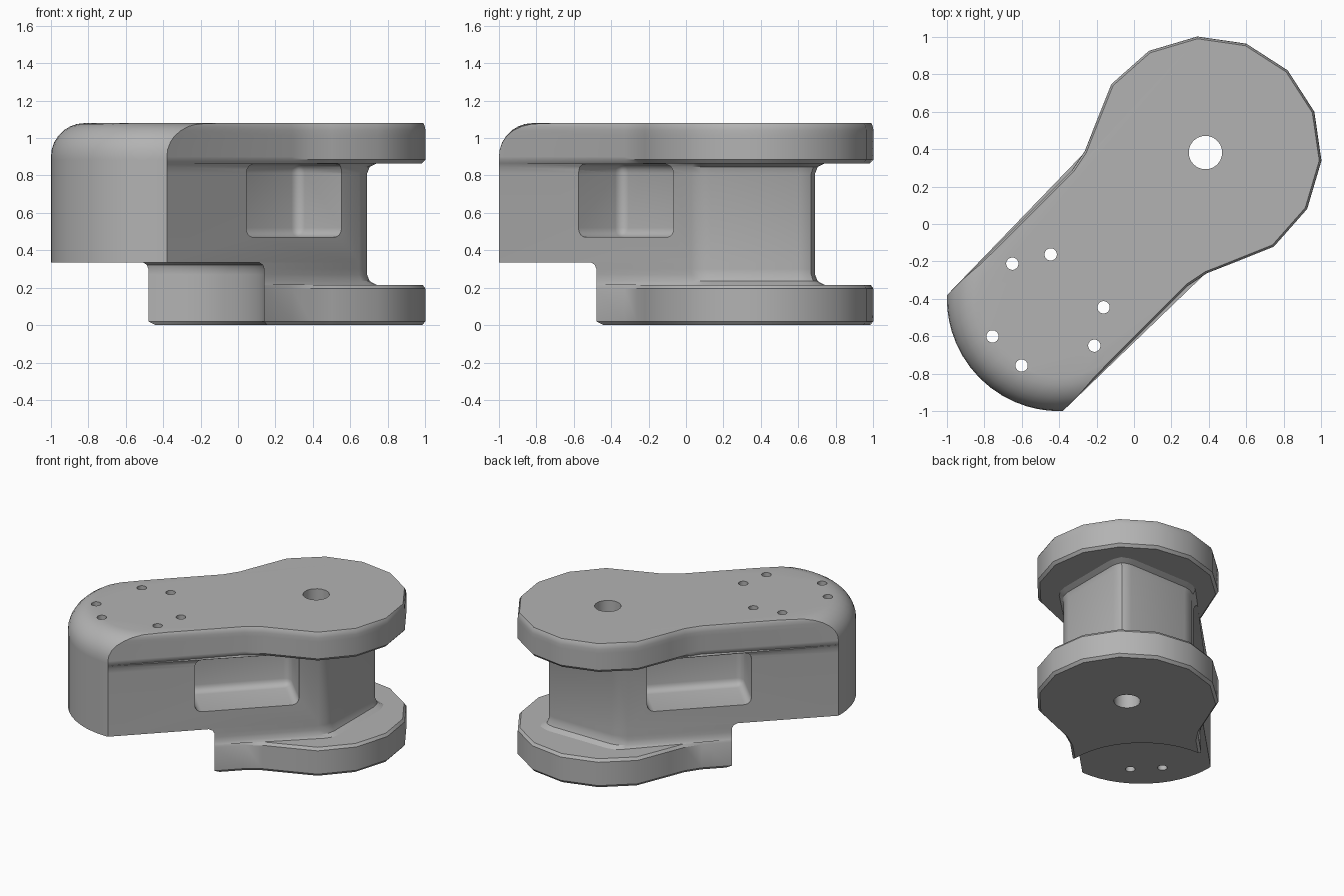
import bpy, bmesh
from math import sin, cos, sqrt, radians, pi
from mathutils import Matrix, Vector

cube = bpy.data.objects.get("Cube")
if cube:
    bpy.data.objects.remove(cube, do_unlink=True)

TURN = Matrix.Rotation(radians(45), 4, 'Z')   # the part lies along the diagonal
HALF = 0.438                                  # half width of the arm
HUB = 0.54                                    # disc centre along the arm
END = -0.566                                  # centre of the rounded arm end

grey = bpy.data.materials.new("plain_grey")
grey.use_nodes = True
grey.diffuse_color = (0.45, 0.45, 0.45, 1)
grey.node_tree.nodes["Principled BSDF"].inputs["Base Color"].default_value = grey.diffuse_color


def make(name, bm):
    bmesh.ops.recalc_face_normals(bm, faces=bm.faces)
    mesh = bpy.data.meshes.new(name)
    bm.to_mesh(mesh)
    bm.free()
    mesh.materials.append(grey)
    obj = bpy.data.objects.new(name, mesh)
    bpy.context.collection.objects.link(obj)
    return obj


def loft(name, rings):
    """Stack of (height, half outline) rings, mirrored across the arm axis."""
    bm = bmesh.new()
    loops = []
    for z, half in rings:
        outline = half + [(u, -v) for u, v in reversed(half[1:-1])]
        loops.append([bm.verts.new(TURN @ Vector((u, v, z))) for u, v in outline])
    n = len(loops[0])
    for low, high in zip(loops, loops[1:]):
        for i in range(n):
            j = (i + 1) % n
            bm.faces.new((low[i], low[j], high[j], high[i]))
    bm.faces.new(loops[0][::-1])
    bm.faces.new(loops[-1])
    return make(name, bm)


# Half outline pieces, from the arm end to the hub tip
def round_end(radius=0.6, w=HALF, n=9):
    vs = [w * sin(i / n * pi / 2) for i in range(n + 1)]
    return [(END - sqrt(max(radius ** 2 - v * v, 0)), v) for v in vs]


def hollow_end(shift=0.0, w=HALF, n=8):
    return [(-0.65 - shift + sqrt(0.36 - (w * i / n) ** 2), w * i / n) for i in range(n + 1)]


def disc_head(inset=0.0):
    neck = [(-0.03, HALF), (0.09, 0.462), (0.2, 0.51)]
    r = 0.622 - inset
    rim = [(HUB + r * cos(radians(a)), r * sin(radians(a))) for a in (99, 74, 49, 24.5)]
    return [(u, v - inset) for u, v in neck] + rim + [(HUB + r, 0)]


def wedge_nose(flare=0.0):
    pts = [(0.478, HALF), (0.535, 0.425), (0.58, 0.396), (0.915, 0.061), (0.938, 0.027)]
    return [(u + flare, v + flare * 0.6) for u, v in pts] + [(0.947 + flare * 1.3, 0)]


# Top plate: round disc, neck and arm with a large fillet over the end
rings = [(0.865, round_end() + disc_head(0.018)), (0.885, round_end() + disc_head())]
for i in range(8):
    t = i / 7 * pi / 2
    z = 0.9 + 0.18 * sin(t)
    inset = 0.012 * max(0, (z - 1.055) / 0.025)
    rings.append((z, round_end(0.42 + 0.18 * cos(t), HALF - inset) + disc_head(inset)))
top_plate = loft("top_plate", rings)

# Middle body: arm block and wedge shaped column
arm_body = loft("arm_body", [
    (0.335, round_end() + wedge_nose()),
    (0.81, round_end() + wedge_nose()),
    (0.845, round_end() + wedge_nose(0.012)),
    (0.865, round_end() + wedge_nose(0.045))])

# Lower column, with a small fillet under the arm
lower_column = loft("lower_column", [
    (0.215, hollow_end() + wedge_nose(0.045)),
    (0.235, hollow_end() + wedge_nose(0.012)),
    (0.27, hollow_end() + wedge_nose()),
    (0.3, hollow_end() + wedge_nose()),
    (0.322, hollow_end(0.012) + wedge_nose()),
    (0.335, hollow_end(0.04) + wedge_nose())])

# Bottom plate with hollow end
bottom_plate = loft("bottom_plate", [
    (0, hollow_end(-0.02, HALF - 0.018) + disc_head(0.018)),
    (0.02, hollow_end() + disc_head()),
    (0.195, hollow_end() + disc_head()),
    (0.215, hollow_end() + disc_head(0.015))])

# Cutters: hub bore, six bolt holes and two side pockets
bm = bmesh.new()
bolts = [(-0.43, 0.2), (-0.61, 0.31), (-0.96, 0.11)]
holes = [(HUB, 0, 0.09)] + [(u, s * v, 0.033) for u, v in bolts for s in (1, -1)]
for u, v, r in holes:
    bmesh.ops.create_cone(bm, cap_ends=True, segments=20, radius1=r, radius2=r, depth=3,
                          matrix=TURN @ Matrix.Translation((u, v, 0.5)))
hole_cutter = make("hole_cutter", bm)

bm = bmesh.new()
for s in (1, -1):
    place = Matrix.Translation((-0.015, s * 0.36, 0.666)) @ Matrix.Diagonal((0.72, 0.5, 0.392, 1))
    bmesh.ops.create_cube(bm, size=1, matrix=TURN @ place)
bmesh.ops.bevel(bm, geom=bm.edges[:], offset=0.05, segments=4, profile=0.5, affect='EDGES')
pocket_cutter = make("pocket_cutter", bm)


def cut(obj, cutter):
    mod = obj.modifiers.new("cut", 'BOOLEAN')
    mod.operation = 'DIFFERENCE'
    mod.solver = 'EXACT'
    mod.object = cutter
    bpy.context.view_layer.objects.active = obj
    bpy.ops.object.modifier_apply(modifier=mod.name)


cut(arm_body, pocket_cutter)
for part in (top_plate, arm_body, lower_column, bottom_plate):
    cut(part, hole_cutter)
    bpy.ops.object.select_all(action='DESELECT')
    part.select_set(True)
    bpy.context.view_layer.objects.active = part
    bpy.ops.object.shade_smooth_by_angle(angle=radians(32))

for cutter in (hole_cutter, pocket_cutter):
    bpy.data.objects.remove(cutter, do_unlink=True)
